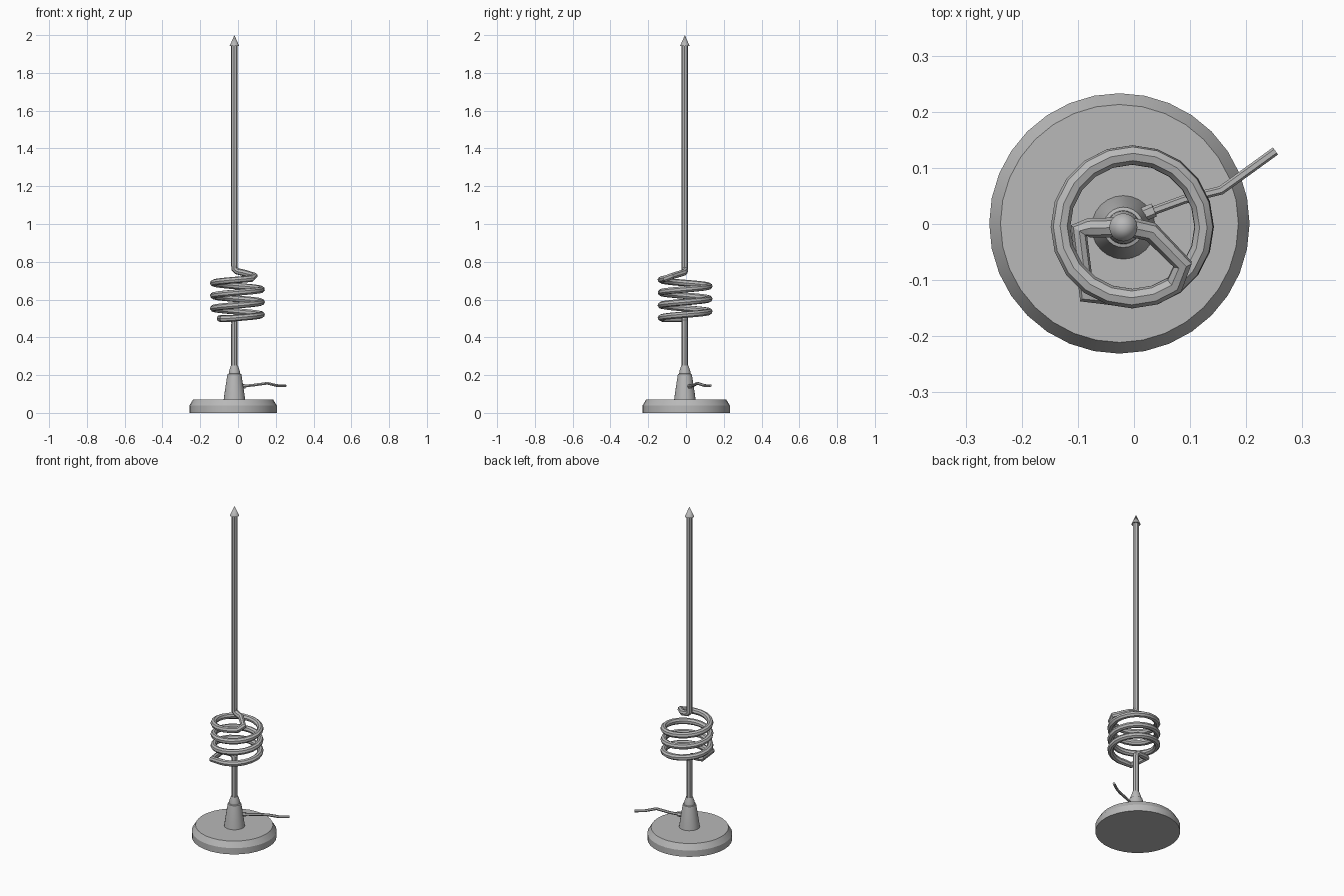
import bpy, bmesh, math
from mathutils import Vector

cube = bpy.data.objects.get("Cube")
if cube:
    bpy.data.objects.remove(cube, do_unlink=True)

grey = bpy.data.materials.new("grey metal")
grey.use_nodes = True
colour = (0.48, 0.48, 0.48, 1)
grey.diffuse_color = colour
grey.node_tree.nodes["Principled BSDF"].inputs["Base Color"].default_value = colour

MAST = Vector((-0.019, -0.006, 0))


def finish(ob):
    bpy.ops.object.select_all(action="DESELECT")
    ob.select_set(True)
    bpy.context.view_layer.objects.active = ob
    if ob.type == "CURVE":
        bpy.ops.object.convert(target="MESH")
        ob = bpy.context.object
    ob.data.materials.clear()
    ob.data.materials.append(grey)
    bpy.ops.object.shade_smooth_by_angle(angle=math.radians(30))


def lathe(name, profile, centre, sides):
    """Stack rings of (radius, height) into a closed turned part."""
    bm = bmesh.new()
    rings = []
    for r, z in profile:
        if r == 0:
            rings.append([bm.verts.new((0, 0, z))] * sides)
        else:
            rings.append([bm.verts.new((r * math.cos(math.tau * i / sides),
                                        r * math.sin(math.tau * i / sides), z))
                          for i in range(sides)])
    for a, b in zip(rings, rings[1:]):
        for i in range(sides):
            j = (i + 1) % sides
            bm.faces.new(list(dict.fromkeys((a[i], a[j], b[j], b[i]))))
    for ring in (rings[0], rings[-1]):
        if len(set(ring)) > 2:
            bm.faces.new(ring)
    bmesh.ops.recalc_face_normals(bm, faces=bm.faces)
    mesh = bpy.data.meshes.new(name)
    bm.to_mesh(mesh)
    bm.free()
    ob = bpy.data.objects.new(name, mesh)
    ob.location = centre
    bpy.context.collection.objects.link(ob)
    finish(ob)


def tube(name, points, radius, resolution):
    curve = bpy.data.curves.new(name, "CURVE")
    curve.dimensions = "3D"
    curve.bevel_depth = radius
    curve.bevel_resolution = resolution
    curve.use_fill_caps = True
    spline = curve.splines.new("POLY")
    spline.points.add(len(points) - 1)
    for p, co in zip(spline.points, points):
        p.co = (*co, 1)
    ob = bpy.data.objects.new(name, curve)
    bpy.context.collection.objects.link(ob)
    finish(ob)


# Foot disc with a chamfered rim
lathe("base_disc", [(0.232, 0), (0.232, 0.038), (0.212, 0.071)], (-0.026, 0.001, 0), 32)

# Tapered socket with a stepped collar
lathe("mast_socket", [(0.057, 0.068), (0.053, 0.1), (0.038, 0.198), (0.036, 0.206),
                      (0.03, 0.208), (0.029, 0.22), (0.019, 0.25)], MAST, 24)

# One rod: lower mast, bend, coil, bend, upper mast
rod = [MAST + Vector((0, 0, z)) for z in (0.2, 0.46, 0.485)]
rod += [(-0.035, -0.006, 0.5), (-0.08, -0.007, 0.5), (-0.098, -0.012, 0.5),
        (-0.084, -0.125, 0.499)]
for angle in range(252, 1387, 18):
    a = math.radians(angle)
    rod.append((-0.003 + 0.128 * math.cos(a), -0.005 + 0.128 * math.sin(a),
                0.52 + 0.067 * (angle - 360) / 360))
rod += [(0.087, -0.072, 0.725), (0.03, -0.014, 0.742), (-0.005, -0.006, 0.75)]
rod += [MAST + Vector((0, 0, z)) for z in (0.763, 0.785, 1.95)]
tube("coiled_mast", rod, 0.0175, 2)

# Pointed tip
lathe("mast_tip", [(0.025, 1.943), (0, 2.0)], MAST, 20)

# Cable and its short fitting
tube("cable", [(0.005, 0.012, 0.14), (0.03, 0.022, 0.141), (0.09, 0.044, 0.148),
               (0.155, 0.06, 0.157), (0.205, 0.096, 0.145), (0.252, 0.13, 0.144)], 0.0078, 1)
tube("cable_fitting", [(0.005, 0.012, 0.14), (0.036, 0.025, 0.141)], 0.0125, 1)
